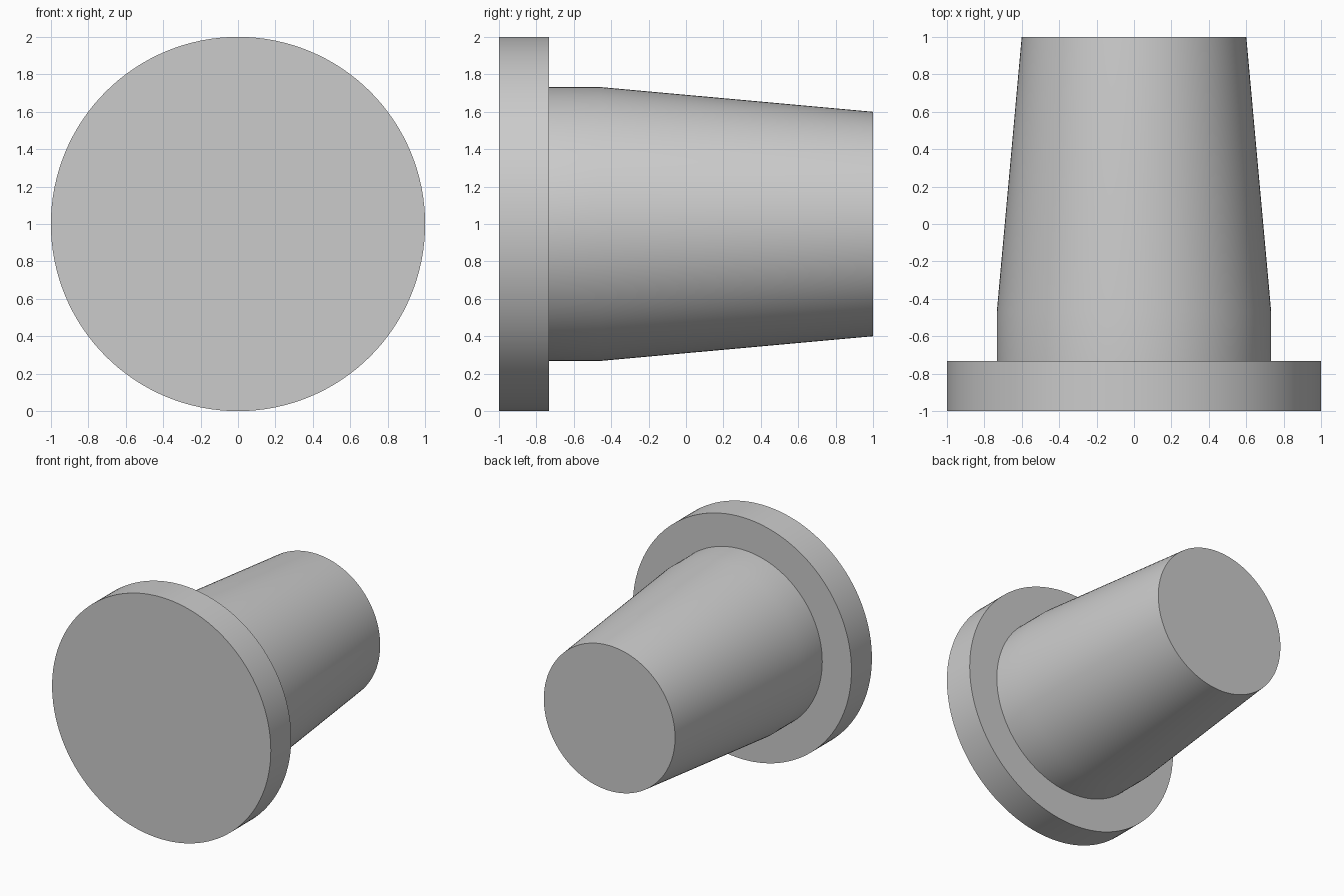
import bpy
import bmesh
from math import cos, sin, tau, radians

SEGMENTS = 128

cube = bpy.data.objects.get("Cube")
if cube:
    bpy.data.objects.remove(cube, do_unlink=True)

grey = bpy.data.materials.new("plain grey")
grey.use_nodes = True
colour = (0.6, 0.6, 0.6, 1.0)
grey.diffuse_color = colour
grey.node_tree.nodes["Principled BSDF"].inputs["Base Color"].default_value = colour


def turned_part(name, profile):
    """Closed solid turned about the y axis from (radius, y) points, front to back."""
    bm = bmesh.new()
    angles = [tau * i / SEGMENTS for i in range(SEGMENTS)]
    rings = [[bm.verts.new((r * cos(a), y, 1 + r * sin(a))) for a in angles]
             for r, y in profile]
    for front, back in zip(rings, rings[1:]):
        for i in range(SEGMENTS):
            j = (i + 1) % SEGMENTS
            bm.faces.new((front[i], front[j], back[j], back[i]))
    bm.faces.new(rings[0])
    bm.faces.new(rings[-1])
    bmesh.ops.recalc_face_normals(bm, faces=bm.faces)
    mesh = bpy.data.meshes.new(name)
    bm.to_mesh(mesh)
    bm.free()
    mesh.materials.append(grey)
    obj = bpy.data.objects.new(name, mesh)
    bpy.context.collection.objects.link(obj)
    bpy.ops.object.select_all(action="DESELECT")
    obj.select_set(True)
    bpy.context.view_layer.objects.active = obj
    bpy.ops.object.shade_smooth_by_angle(angle=radians(30))
    return obj


# One solid: wide front flange, short straight collar, long tapered plug
turned_part("flanged_plug", [(1, -1), (1, -0.733), (0.733, -0.733),
                             (0.733, -0.467), (0.6, 1)])
